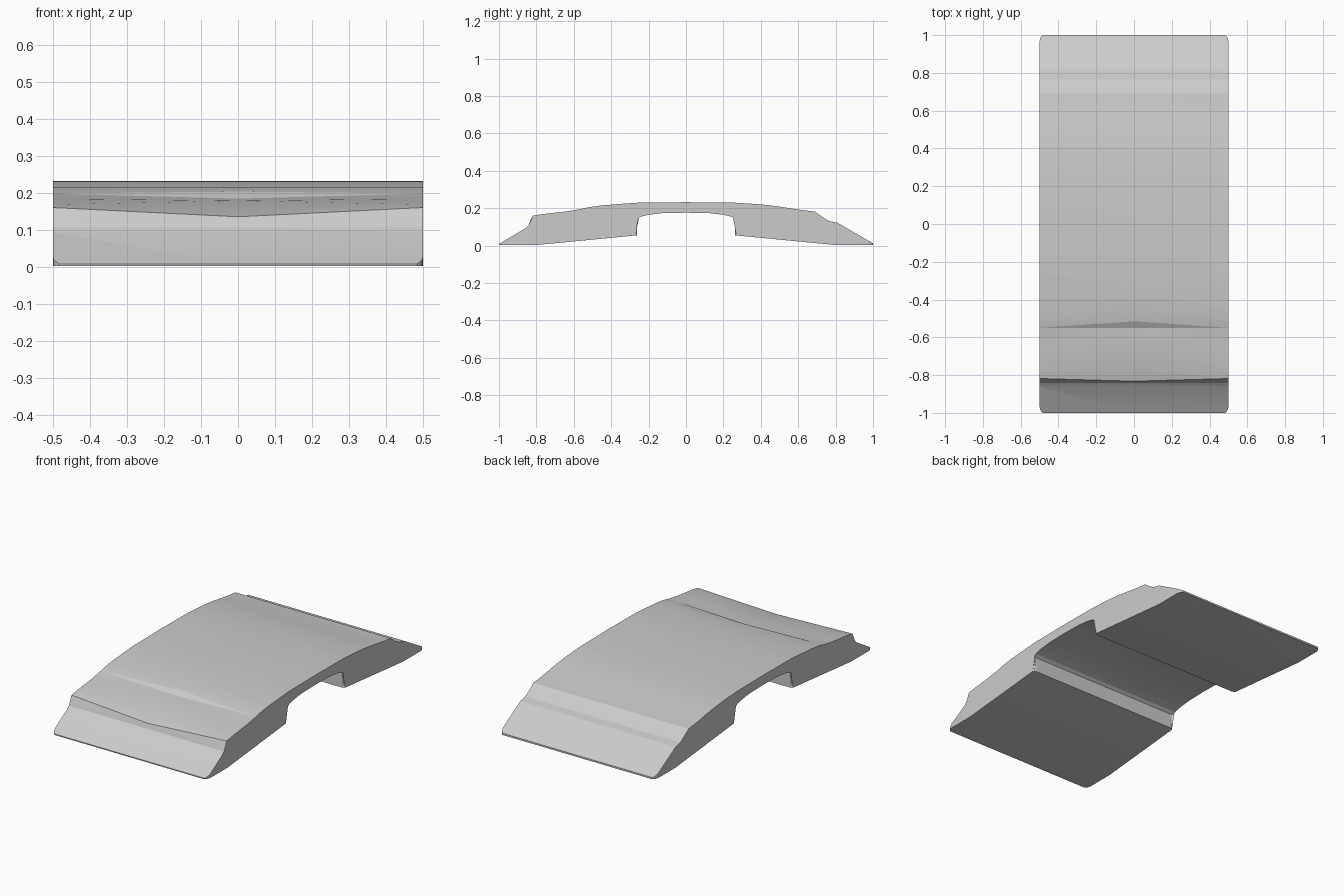
import bpy, bmesh

if "Cube" in bpy.data.objects:
    bpy.data.objects.remove(bpy.data.objects["Cube"])

# Side profile of the arched ramp: (y, z at the sides, z and y shift on the centre line)
TOP = [(-1, .008, 0, 0), (-.86, .092, 0, 0), (-.842, .108, 0, 0),
       (-.818, .16, -.025, -.014), (-.77, .168, -.016, 0), (-.63, .184, -.006, 0),
       (-.55, .198, -.014, 0), (-.515, .206, -.003, 0), (-.45, .215, 0, 0),
       (-.35, .223, 0, 0), (-.25, .23, 0, 0), (0, .232, 0, 0), (.25, .23, 0, 0),
       (.38, .222, 0, 0), (.45, .215, 0, 0), (.53, .204, 0, 0), (.61, .191, 0, 0),
       (.69, .182, 0, 0), (.73, .153, 0, 0), (.765, .131, 0, 0),
       (.81, .122, 0, 0), (1, .012, 0, 0)]
LEG = [(1, .002), (.81, .002), (.262, .055)]
ARCH = [(.262, .142), (.245, .154), (.2, .165), (.13, .173)]
half = LEG + ARCH
BOTTOM = half + [(0, .176)] + [(-y, z) for y, z in reversed(half)]


def make_object(name, bm):
    bmesh.ops.recalc_face_normals(bm, faces=bm.faces)
    mesh = bpy.data.meshes.new(name)
    bm.to_mesh(mesh)
    bm.free()
    obj = bpy.data.objects.new(name, mesh)
    bpy.context.collection.objects.link(obj)
    return obj


# Ramp body: three sections across the width, dipping at the middle
bm = bmesh.new()
rings = []
for x in (-.502, 0, .502):
    k = 1 if x == 0 else 0
    ring = [(x, y + k * dy, z + k * dz) for y, z, dz, dy in TOP]
    ring += [(x, y, z) for y, z in BOTTOM]
    rings.append([bm.verts.new(p) for p in ring])
n = len(rings[0])
for a, b in zip(rings, rings[1:]):
    for i in range(n):
        j = (i + 1) % n
        bm.faces.new((a[i], a[j], b[j], b[i]))
bm.faces.new(rings[0])
bm.faces.new(rings[-1])

# Rounded inner corners of both legs
corners = [e for e in bm.edges
           if all(abs(abs(v.co.y) - .262) < .001 and abs(v.co.x) > .4 for v in e.verts)
           and abs(e.verts[0].co.z - e.verts[1].co.z) > .05]
bmesh.ops.bevel(bm, geom=corners, offset=.02, segments=3, profile=.5, affect='EDGES')
bmesh.ops.triangulate(bm, faces=bm.faces)
ramp = make_object("arched_ramp", bm)

# Rounded-rectangle envelope trims the outer corners
bm = bmesh.new()
bmesh.ops.create_cube(bm, size=1)
for v in bm.verts:
    v.co.x *= 1.0
    v.co.y *= 2.02
    v.co.z = .5 if v.co.z > 0 else -.5
uprights = [e for e in bm.edges if abs(e.verts[0].co.z - e.verts[1].co.z) > .5]
bmesh.ops.bevel(bm, geom=uprights, offset=.045, segments=5, profile=.5, affect='EDGES')
envelope = make_object("corner_envelope", bm)
envelope.hide_render = True
envelope.hide_set(True)

trim = ramp.modifiers.new("round_corners", 'BOOLEAN')
trim.operation = 'INTERSECT'
trim.solver = 'EXACT'
trim.object = envelope

# Apply the trim and remove the envelope
bpy.context.view_layer.objects.active = ramp
ramp.select_set(True)
bpy.ops.object.modifier_apply(modifier=trim.name)
bpy.data.objects.remove(envelope)
bpy.ops.object.shade_smooth_by_angle(angle=.25)
